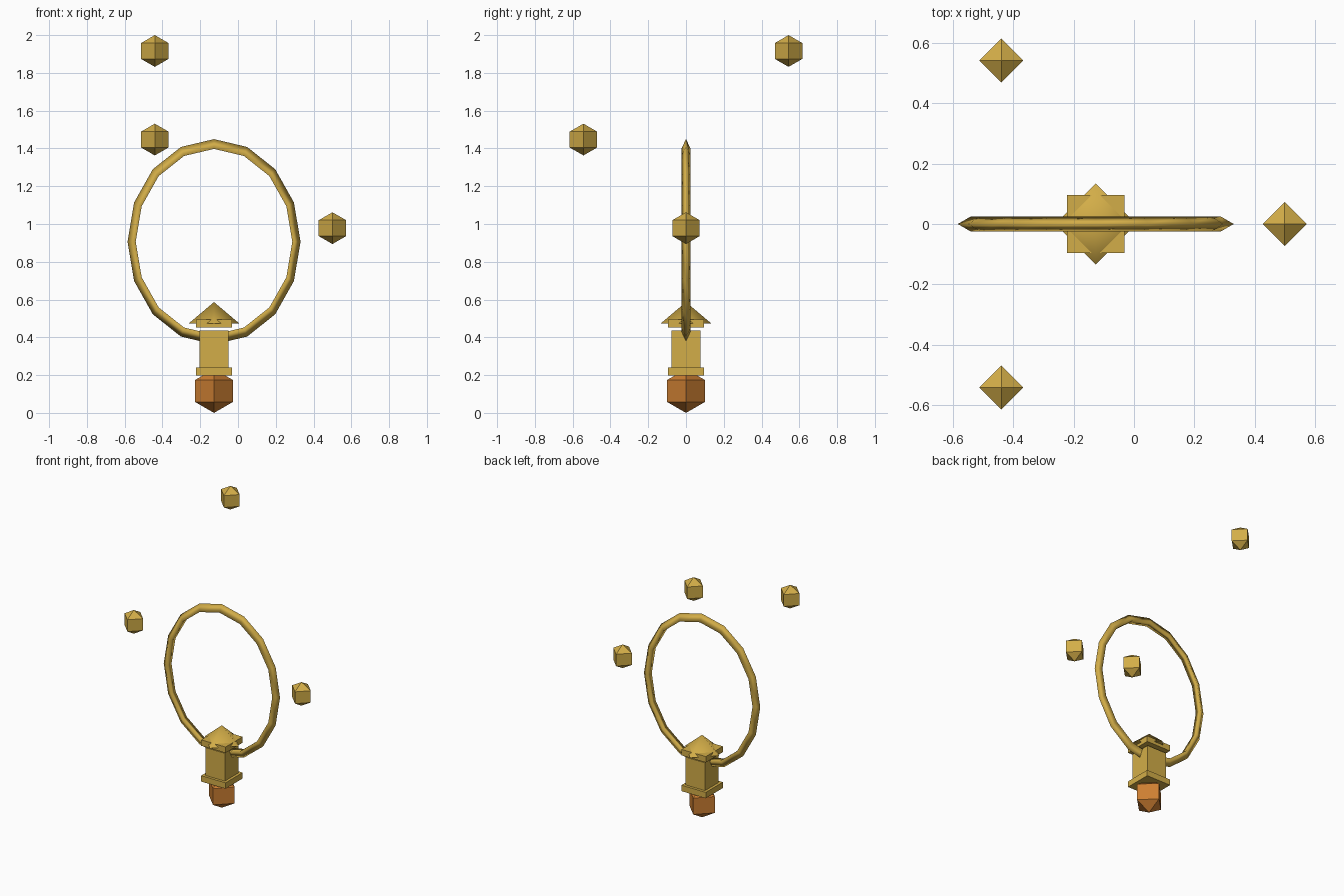
import bpy, math

if "Cube" in bpy.data.objects:
    bpy.data.objects.remove(bpy.data.objects["Cube"])

CX = -0.127  # axis of the lantern post


def material(name, rgb):
    m = bpy.data.materials.new(name)
    m.diffuse_color = (*rgb, 1)
    m.use_nodes = True
    m.node_tree.nodes["Principled BSDF"].inputs["Base Color"].default_value = m.diffuse_color
    return m


gold = material("gold", (0.65, 0.42, 0.065))
bronze = material("bronze", (0.61, 0.212, 0.032))


def finish(name, mat, smooth=False):
    ob = bpy.context.object
    ob.name = name
    ob.data.materials.append(mat)
    for p in ob.data.polygons:
        p.use_smooth = smooth
    return ob


def box(name, half, z0, z1):
    bpy.ops.mesh.primitive_cube_add(size=1, location=(CX, 0, (z0 + z1) / 2))
    bpy.context.object.scale = (2 * half, 2 * half, z1 - z0)
    return finish(name, gold)


def octahedron(name, r, loc, mat):
    # two-ring sphere with four sides gives points on each axis
    bpy.ops.mesh.primitive_uv_sphere_add(segments=4, ring_count=2, radius=r, location=loc)
    return finish(name, mat)


# Oval hoop: 16 segments, three-sided tube with its ridge outward
bpy.ops.mesh.primitive_torus_add(major_segments=16, minor_segments=3,
                                 major_radius=0.429, minor_radius=0.029,
                                 location=(CX, 0, 0.906), rotation=(math.pi / 2, 0, 0))
bpy.context.object.scale = (1, 1.186, 1)
finish("hoop", gold, True)

# Square post with collars
box("post", 0.077, 0.2, 0.437)
box("lower_collar", 0.096, 0.197, 0.239)
box("upper_collar", 0.096, 0.452, 0.494)

# Four-sided cap, corners on the axes
bpy.ops.mesh.primitive_cone_add(vertices=4, radius1=0.134, radius2=0, depth=0.113,
                                location=(CX, 0, 0.53))
cap = finish("cap", gold, True)
for p in cap.data.polygons:
    if p.normal.z < -0.9:
        p.use_smooth = False

# Pendant gem under the post
octahedron("pendant_gem", 0.116, (CX, 0, 0.116), bronze)

# Three floating gems rising in a spiral around the post
for i in range(3):
    a = -i * 2 * math.pi / 3
    octahedron(f"floating_gem_{i + 1}", 0.084,
               (CX + 0.627 * math.cos(a), 0.627 * math.sin(a), 0.978 + 0.469 * i), gold)
